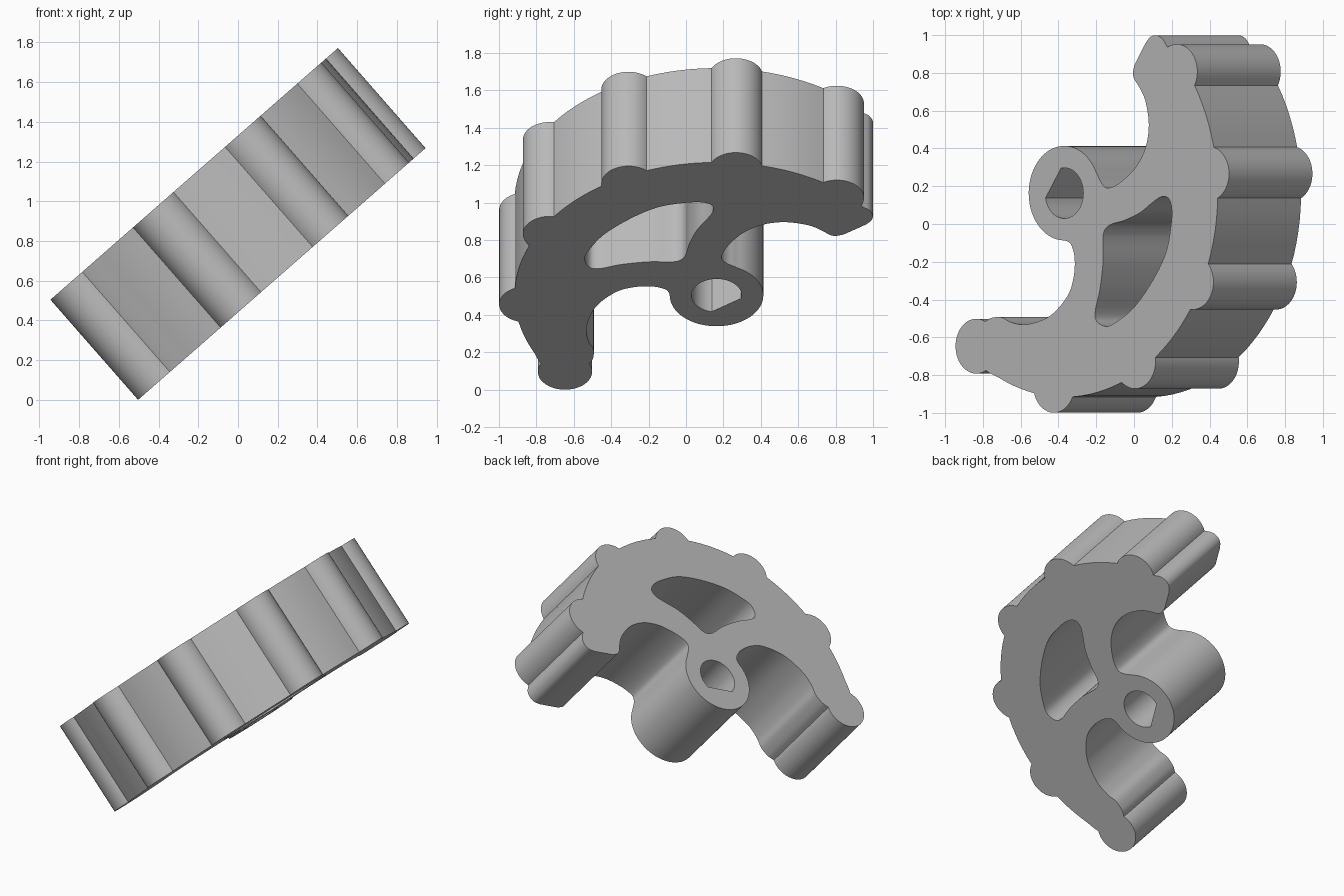
import bpy
import bmesh
from math import sin, cos, radians, acos, asin, degrees
from mathutils import Matrix, Vector

cube = bpy.data.objects.get("Cube")
if cube:
    bpy.data.objects.remove(cube, do_unlink=True)

# Main dimensions, drawn flat around the hub centre
HUB = Vector((0.76, 0.165))
RIM, LOBE_ORBIT, LOBE_R = 1.08, 1.02, 0.145
HUB_R, BORE_R = 0.25, 0.134
THICKNESS, TILT = 0.67, radians(41.2)


def polar(centre, radius, degree):
    a = radians(degree)
    return centre + radius * Vector((cos(a), sin(a)))


def arc(centre, radius, start, end, step=5):
    count = max(2, round(abs(end - start) / step))
    return [polar(centre, radius, start + (end - start) * i / count)
            for i in range(count + 1)]


def smooth_path(points, closed=False, steps=5):
    """Catmull-Rom curve through the points."""
    p = [Vector(q) for q in points]
    n = len(p)
    out = []
    for i in range(n if closed else n - 1):
        if closed:
            a, b, c, d = (p[(i + k) % n] for k in (-1, 0, 1, 2))
        else:
            a, b, c, d = (p[min(max(i + k, 0), n - 1)] for k in (-1, 0, 1, 2))
        for j in range(steps):
            t = j / steps
            out.append(0.5 * (2 * b + (c - a) * t
                              + (2 * a - 5 * b + 4 * c - d) * t * t
                              + (3 * b - a - 3 * c + d) * t ** 3))
    return out if closed else out + [p[-1]]


# Angles at which a lobe meets the rim
half_gap = acos((RIM**2 + LOBE_ORBIT**2 - LOBE_R**2) / (2 * RIM * LOBE_ORBIT))
half_lobe = degrees(asin(RIM * sin(half_gap) / LOBE_R))
half_gap = degrees(half_gap)
lobes = [-127.4 + 33.3 * i for i in range(6)]

# Outer edge: end lobe, then rim arcs alternating with lobes
outline = arc(polar(HUB, LOBE_ORBIT, lobes[0]), LOBE_R, 64, 298)
outline += [Vector((0.24, -0.79))]
rim_start = -115.5
for angle in lobes[1:]:
    outline += arc(HUB, RIM, rim_start, angle - half_gap, 3)
    last = angle == lobes[-1]
    outline += arc(polar(HUB, LOBE_ORBIT, angle), LOBE_R,
                   angle - half_lobe, angle + (78 if last else half_lobe))
    rim_start = angle + half_gap

# Upper tip with its straight flank
outline += smooth_path([(1.475, 0.952), (1.45, 0.983), (1.41, 1.0),
                        (1.37, 0.994), (1.335, 0.963)])
# Upper pocket, running in to the hub
outline += smooth_path([(1.255, 0.845), (1.243, 0.8), (1.255, 0.765),
                        (1.285, 0.73), (1.33, 0.655), (1.355, 0.53),
                        (1.333, 0.41), (1.265, 0.305), (1.16, 0.225),
                        (1.07, 0.192), (1.025, 0.215), (0.995, 0.26)])
# Hub and lower pocket, running back to the end lobe
outline += arc(HUB, HUB_R, 25, 268)
outline += smooth_path([(0.777, -0.088), (0.81, -0.11), (0.833, -0.18),
                        (0.826, -0.28), (0.782, -0.38), (0.66, -0.485),
                        (0.5, -0.53), (0.39, -0.52), (0.32, -0.493),
                        (0.25, -0.495), (0.21, -0.512)])

# Curved window between hub and rim
window = smooth_path([(1.44, 0.145), (1.49, 0.14), (1.515, 0.09),
                      (1.512, 0), (1.475, -0.15), (1.38, -0.3),
                      (1.25, -0.44), (1.12, -0.52), (1.05, -0.54),
                      (0.985, -0.51), (0.98, -0.45), (1.01, -0.35),
                      (1.033, -0.2), (1.032, -0.08), (1.045, -0.03),
                      (1.09, 0), (1.18, 0.02), (1.29, 0.06),
                      (1.38, 0.115)], closed=True)

# Shaft bore with one flat
bore = arc(HUB, BORE_R, 191, 460)

# Fill the flat shape around its holes and extrude it
bm = bmesh.new()
edges = []
for loop in (outline, window, bore):
    verts = []
    for p in loop:
        if not verts or (verts[-1].co.xy - p).length > 0.002:
            verts.append(bm.verts.new((p.x, p.y, 0)))
    for i, v in enumerate(verts):
        edges.append(bm.edges.new((verts[i - 1], v)))
bmesh.ops.triangle_fill(bm, edges=edges, use_beauty=True, normal=(0, 0, 1))
result = bmesh.ops.extrude_face_region(bm, geom=bm.faces[:],
                                       use_keep_orig=True)
top = [g for g in result["geom"] if isinstance(g, bmesh.types.BMVert)]
bmesh.ops.translate(bm, verts=top, vec=(0, 0, THICKNESS))
bmesh.ops.recalc_face_normals(bm, faces=bm.faces[:])

# Lean the plate over, standing on its lower end
c, s = cos(TILT), sin(TILT)
lean = Matrix(((c, 0, -s, 0), (0, 1, 0, 0), (s, 0, c, 0), (0, 0, 0, 1)))
bm.transform(lean)
low = min(v.co.z for v in bm.verts)
mid = [(min(v.co[k] for v in bm.verts) + max(v.co[k] for v in bm.verts)) / 2
       for k in (0, 1)]
bmesh.ops.translate(bm, verts=bm.verts[:], vec=(-mid[0], -mid[1], -low))

mesh = bpy.data.meshes.new("lobed_sector")
bm.to_mesh(mesh)
bm.free()
part = bpy.data.objects.new("lobed_sector", mesh)
bpy.context.collection.objects.link(part)

# Plain grey material
grey = bpy.data.materials.new("plain_grey")
grey.use_nodes = True
colour = (0.5, 0.5, 0.5, 1)
grey.diffuse_color = colour
grey.node_tree.nodes["Principled BSDF"].inputs["Base Color"].default_value = colour
mesh.materials.append(grey)

bpy.ops.object.select_all(action="DESELECT")
part.select_set(True)
bpy.context.view_layer.objects.active = part
bpy.ops.object.shade_smooth_by_angle(angle=radians(30))
